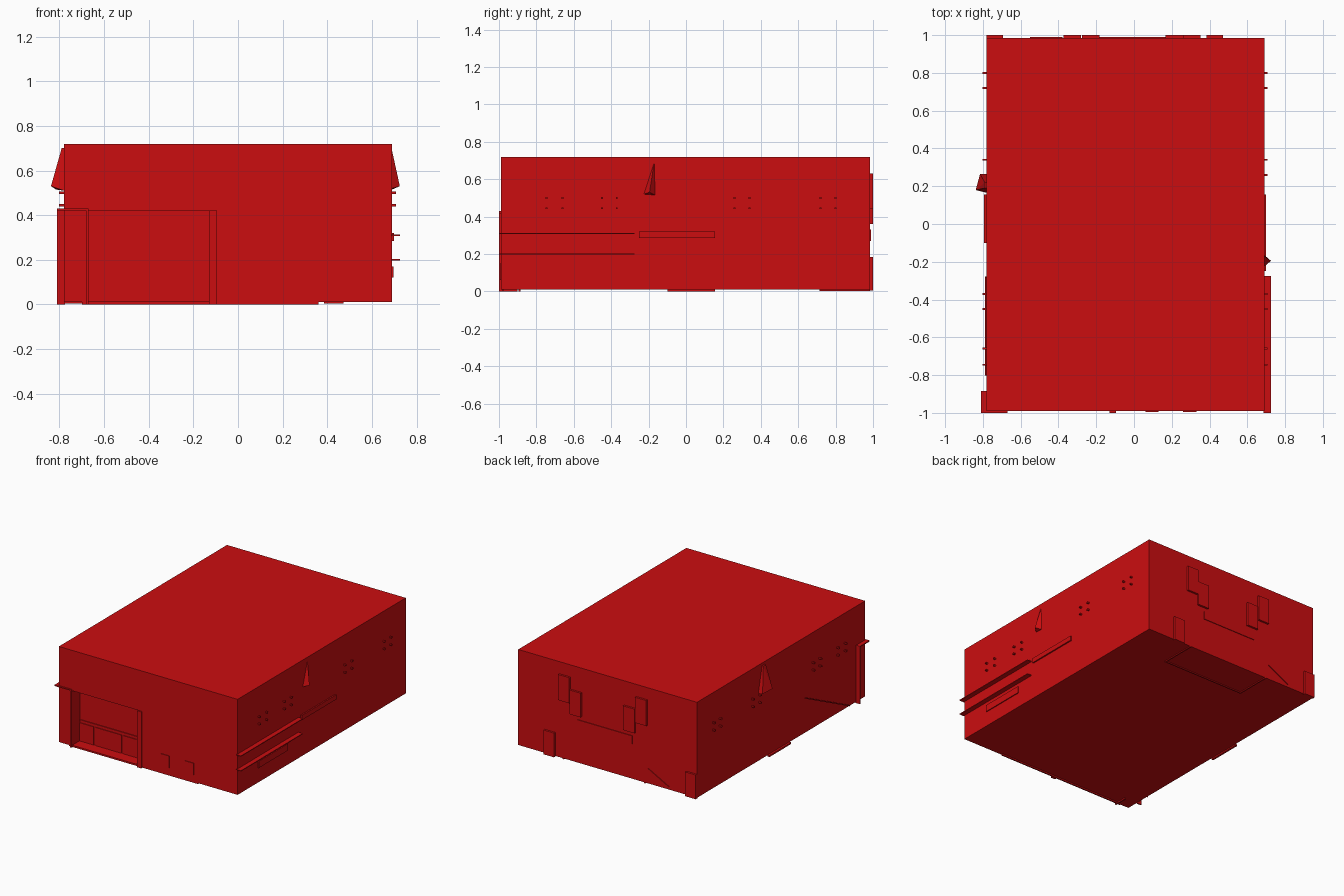
import bpy, bmesh, math
from mathutils import Vector

if "Cube" in bpy.data.objects:
    bpy.data.objects.remove(bpy.data.objects["Cube"])

red = bpy.data.materials.new("red_paint")
red.diffuse_color = (0.6, 0.004, 0.005, 1)
red.use_nodes = True
red.node_tree.nodes["Principled BSDF"].inputs["Base Color"].default_value = red.diffuse_color


def mesh_object(name, bm):
    bmesh.ops.recalc_face_normals(bm, faces=bm.faces)
    me = bpy.data.meshes.new(name)
    bm.to_mesh(me)
    bm.free()
    me.materials.append(red)
    ob = bpy.data.objects.new(name, me)
    bpy.context.collection.objects.link(ob)
    return ob


def box(name, x0, x1, y0, y1, z0, z1):
    bm = bmesh.new()
    bmesh.ops.create_cube(bm, size=1)
    for v in bm.verts:
        v.co = ((x0 + x1) / 2 + v.co.x * (x1 - x0),
                (y0 + y1) / 2 + v.co.y * (y1 - y0),
                (z0 + z1) / 2 + v.co.z * (z1 - z0))
    return mesh_object(name, bm)


def hull(name, points):
    bm = bmesh.new()
    for p in points:
        bm.verts.new(p)
    bmesh.ops.convex_hull(bm, input=bm.verts)
    return mesh_object(name, bm)


def rail(name, a, b, t=0.006):
    a, b = Vector(a), Vector(b)
    d = b - a
    ob = box(name, -t / 2, t / 2, -t / 2, t / 2, -d.length / 2, d.length / 2)
    ob.location = (a + b) / 2
    ob.rotation_euler = d.to_track_quat('Z', 'Y').to_euler()
    return ob


L, R, F, B = -0.78, 0.69, -0.99, 0.985   # wall planes

# main block with recessed shop entrance
body = box("building_block", L, R, F, B, 0.01, 0.72)
cutter = box("entrance_cutter", -0.68, -0.12, -1.1, -0.9, 0.015, 0.42)
cutter.hide_render = True
mod = body.modifiers.new("entrance", 'BOOLEAN')
mod.object = cutter
mod.solver = 'EXACT'
bpy.context.view_layer.objects.active = body
bpy.ops.object.modifier_apply(modifier=mod.name)
bpy.data.objects.remove(cutter)

# entrance panels, transom and posts
for x0, x1 in ((-0.68, -0.555), (-0.54, -0.325), (-0.31, -0.12)):
    box("entrance_panel", x0, x1, -0.905, -0.895, 0.012, 0.15)
box("entrance_transom", -0.68, -0.12, -0.906, -0.895, 0.168, 0.174)
box("entrance_post", -0.13, -0.095, -1.0, F + 0.005, 0.0, 0.42)

# corner canopy with side plates
box("corner_canopy", -0.81, -0.67, -1.0, -0.885, 0.422, 0.43)
box("corner_side_plate", -0.81, L + 0.005, -0.895, -0.885, 0.0, 0.425)
box("corner_front_plate", -0.68, -0.67, -1.0, -0.9, 0.0, 0.425)

# front small windows
for x in (0.06, 0.26):
    box("front_window", x, x + 0.07, F - 0.005, F + 0.005, 0.06, 0.15)

# right wall ledges and trim panel
for z in (0.20, 0.31):
    box("wall_ledge", R - 0.005, 0.725, -1.0, -0.275, z - 0.003, z + 0.003)
box("trim_panel", R - 0.005, 0.70, -0.25, 0.155, 0.285, 0.32)
box("blank_sign_right", R - 0.005, 0.697, -0.75, -0.41, 0.12, 0.17)

# groups of wall pegs on both sides
for x0, x1 in ((-0.80, L), (R, 0.705)):
    for y0, y1 in ((0.80, 0.72), (0.34, 0.26), (-0.37, -0.45), (-0.66, -0.745)):
        for y in (y0, y1):
            for z in (0.445, 0.50):
                box("wall_peg", x0 - 0.002, x1 + 0.002, y - 0.005, y + 0.005,
                    z - 0.005, z + 0.005)

# wedge lamps
hull("right_wedge_lamp", [(R, -0.17, 0.69), (R, -0.225, 0.52), (R, -0.165, 0.515),
                          (0.725, -0.195, 0.53)])
hull("left_wedge_lamp", [(-0.79, 0.19, 0.70), (-0.79, 0.22, 0.70), (L, 0.19, 0.70),
                         (L, 0.22, 0.70), (L, 0.265, 0.51), (L, 0.165, 0.51),
                         (-0.815, 0.265, 0.515), (-0.838, 0.18, 0.53)])

# left wall handrail and doorstep
rail("left_handrail", (-0.785, -0.28, 0.27), (-0.785, -0.80, 0.015), 0.008)
box("left_doorstep", -0.795, L, -0.10, 0.155, 0.0, 0.012)

# back wall windows and doors
for x0, z0, z1 in ((0.26, 0.44, 0.63), (0.167, 0.36, 0.54), (-0.275, 0.36, 0.54),
                   (-0.373, 0.44, 0.63)):
    box("back_window", x0, x0 + 0.092, B - 0.005, 1.0, z0, z1)
for x0 in (0.385, L):
    box("back_door", x0, x0 + 0.087, B - 0.005, 1.0, 0.005, 0.185)
box("blank_sign_back", -0.25, 0.20, B - 0.005, 0.99, 0.27, 0.33)
rail("back_handrail", (-0.38, 0.988, 0.12), (-0.55, 0.988, 0.03))

# thin strips under the floor
box("floor_strip", -0.35, 0.32, 0.715, 0.725, 0.003, 0.012)
box("floor_strip", -0.355, -0.345, 0.715, B, 0.003, 0.012)
box("floor_strip", 0.315, 0.325, 0.715, B, 0.003, 0.012)
box("floor_strip", -0.7, 0.36, -0.985, -0.975, 0.0, 0.012)
